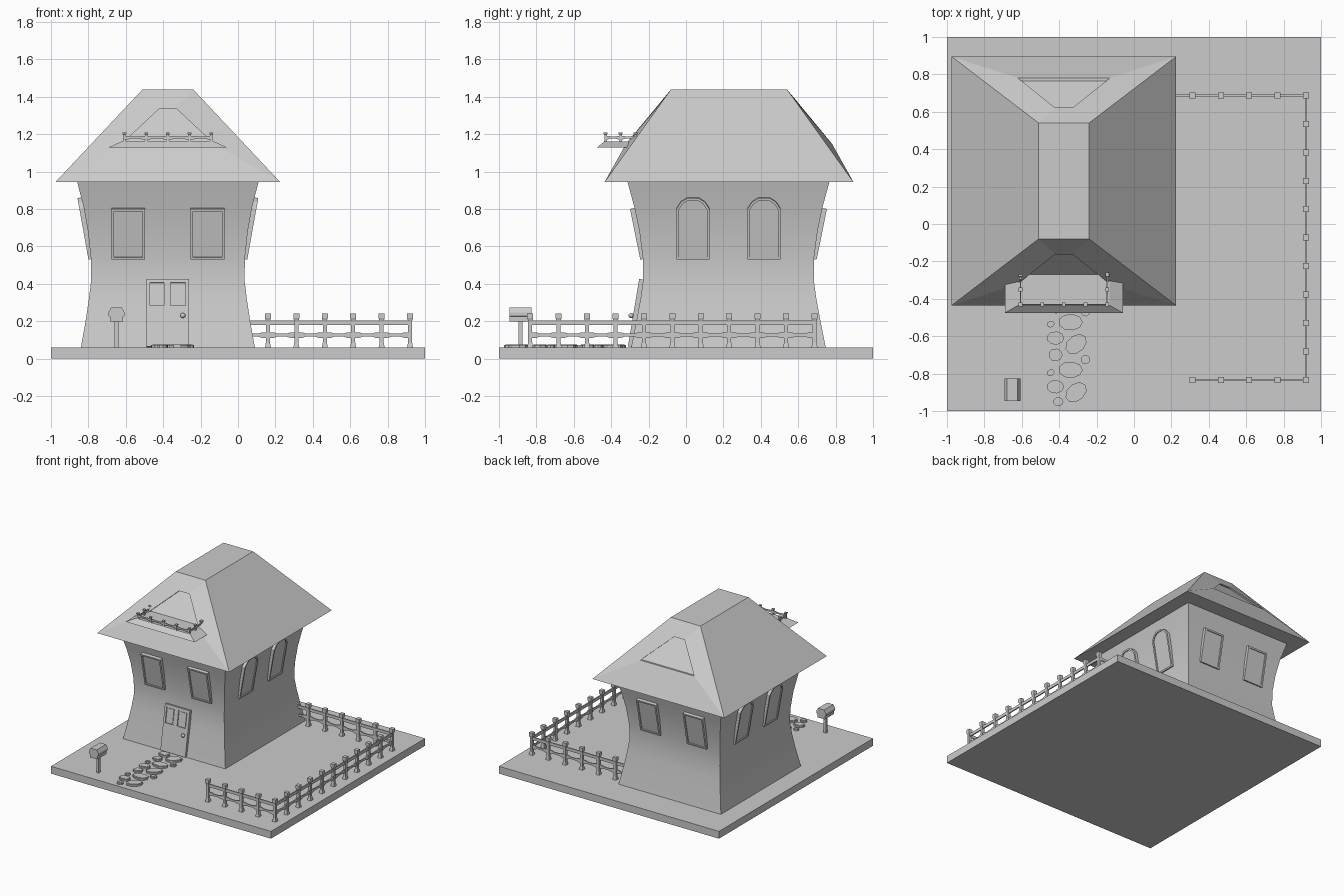
import bpy, bmesh, math
from mathutils import Matrix, Vector

if "Cube" in bpy.data.objects:
    bpy.data.objects.remove(bpy.data.objects["Cube"])

HX, HY = -0.375, 0.227          # house centre
GROUND = 0.06


def finish(name, bm, smooth=None):
    bmesh.ops.recalc_face_normals(bm, faces=bm.faces)
    me = bpy.data.meshes.new(name)
    bm.to_mesh(me)
    bm.free()
    ob = bpy.data.objects.new(name, me)
    bpy.context.collection.objects.link(ob)
    if smooth:
        bpy.ops.object.select_all(action='DESELECT')
        ob.select_set(True)
        bpy.context.view_layer.objects.active = ob
        bpy.ops.object.shade_smooth_by_angle(angle=math.radians(smooth))
    return ob


def loft(bm, cx, cy, levels):
    """Stack of rectangles (z, half x, half y) joined into a closed solid."""
    rings = [[bm.verts.new((cx + sx * hx, cy + sy * hy, z))
              for sx, sy in ((-1, -1), (1, -1), (1, 1), (-1, 1))] for z, hx, hy in levels]
    for a, b in zip(rings, rings[1:]):
        for i in range(4):
            j = (i + 1) % 4
            bm.faces.new((a[i], a[j], b[j], b[i]))
    bm.faces.new(rings[0])
    bm.faces.new(rings[-1])


def plate(bm, pts, thick, mat, rim=0, sink=0):
    """Outline in local x/z, extruded toward local -y, with optional sunk panel."""
    face = bm.faces.new([bm.verts.new(mat @ Vector((x, 0, z))) for x, z in pts])
    out = mat.to_3x3() @ Vector((0, -1, 0))
    back = bmesh.ops.extrude_face_region(bm, geom=[face], use_keep_orig=True)
    front = [g for g in back['geom'] if isinstance(g, bmesh.types.BMFace)][0]
    bmesh.ops.translate(bm, verts=front.verts, vec=out * thick)
    if rim:
        bmesh.ops.inset_region(bm, faces=[front], thickness=rim, use_even_offset=True)
        r = bmesh.ops.extrude_face_region(bm, geom=[front])
        inner = [g for g in r['geom'] if isinstance(g, bmesh.types.BMFace)][0]
        bmesh.ops.delete(bm, geom=[f for f in [front] if f.is_valid], context='FACES_ONLY')
        bmesh.ops.translate(bm, verts=inner.verts, vec=-out * sink)


def on_wall(turn, u, dist, z, tilt):
    return (Matrix.Translation((HX, HY, 0)) @ Matrix.Rotation(math.radians(turn), 4, 'Z')
            @ Matrix.Translation((u, -dist, z)) @ Matrix.Rotation(tilt, 4, 'X'))


def rect(x0, x1, z0, z1):
    return [(x0, z0), (x1, z0), (x1, z1), (x0, z1)]


# ground slab
bm = bmesh.new()
loft(bm, 0, 0, [(0, 1, 1), (GROUND, 1, 1)])
finish("ground_slab", bm)

# waisted walls
bm = bmesh.new()
loft(bm, HX, HY, [(0.06, 0.465, 0.52), (0.2, 0.44, 0.492), (0.32, 0.422, 0.47), (0.42, 0.41, 0.456),
                  (0.54, 0.412, 0.458), (0.68, 0.427, 0.476), (0.81, 0.45, 0.503), (0.946, 0.485, 0.54)])
finish("walls", bm, 30)

# roof with sunk gable panels front and back
bm = bmesh.new()
RY = 0.23


def rv(x, y, z):
    return bm.verts.new((HX + x, RY + y, z))


ends = []
for s, depth in ((-1, 0.04), (1, 0.015)):
    outer = [rv(-.6, s * .665, .945), rv(.6, s * .665, .945), rv(.135, s * .31, 1.44), rv(-.135, s * .31, 1.44)]
    shape = [(-.245, .55, 1.15), (.245, .55, 1.15), (.047, .392, 1.335), (-.047, .392, 1.335)]
    rim = [rv(x, s * y, z) for x, y, z in shape]
    sunk = [rv(x, s * (y - depth), z) for x, y, z in shape]
    for a, b in ((outer, rim), (rim, sunk)):
        for i in range(4):
            j = (i + 1) % 4
            bm.faces.new((a[i], a[j], b[j], b[i]))
    bm.faces.new(sunk)
    ends.append(outer)
f, b = ends
for i in range(4):
    j = (i + 1) % 4
    bm.faces.new((f[i], f[j], b[j], b[i]))
finish("roof", bm)

# balcony floor with sloped edge
bm = bmesh.new()
loft(bm, HX, -0.335, [(1.13, 0.315, 0.14), (1.162, 0.245, 0.10)])
finish("balcony_floor", bm)

# windows: rectangular front and back, arched on the sides
ARCH = [(-.088, 0), (.088, 0), (.088, .275), (.064, .312), (.03, .334), (-.03, .334), (-.064, .312), (-.088, .275)]
for turn, label in ((0, "front"), (180, "back"), (90, "right"), (270, "left")):
    for k, side in ((-1, "a"), (1, "b")):
        bm = bmesh.new()
        if turn % 180 == 0:
            plate(bm, rect(-.09, .09, 0, .277), .03, on_wall(turn, k * .212, .442, .535, .2), .013, .008)
        else:
            plate(bm, ARCH, .03, on_wall(turn, k * .19, .395, .535, .177), .013, .008)
        finish(f"{label}_window_{side}", bm)

# door: backing leaf, raised frame strips, knob
door = on_wall(0, 0, .5, GROUND, -.165)
bm = bmesh.new()
plate(bm, rect(-.113, .113, 0, .365), .03, door)
for x0, x1, z0, z1 in ((-.113, -.095, 0, .365), (.095, .113, 0, .365), (-.095, .095, .345, .365),
                       (-.095, .095, 0, .22), (-.02, .013, .22, .345)):
    plate(bm, rect(x0, x1, z0, z1), .038, door)
for x0, x1 in ((-.085, -.03), (.023, .085)):
    plate(bm, rect(x0, x1, .228, .337), .036, door)
finish("door", bm)
bm = bmesh.new()
bmesh.ops.create_uvsphere(bm, u_segments=12, v_segments=8, radius=.014,
                          matrix=door @ Matrix.Translation((.08, -.048, .165)))
finish("door_knob", bm, 60)


# fences and balcony railing
def fence(name, start, end, posts, z, h, hw, rails):
    a, e = Vector((*start, z)), Vector((*end, z))
    step = (e - a) / (posts - 1)
    L = step.length
    turn = Matrix.Rotation(math.atan2(step.y, step.x), 4, 'Z')
    bm = bmesh.new()
    for i in range(posts):
        p = a + step * i
        loft(bm, p.x, p.y, [(z + h * t, hw * k, hw * k) for t, k in
                            ((0, 1), (.15, .68), (.78, .68), (.86, 1), (1, 1))])
        if i == posts - 1:
            break
        for zr, half, flare in rails:
            lo, hi = zr - half, zr + half
            pts = [(0, lo - flare), (L * .2, lo - flare), (L * .34, lo), (L * .66, lo), (L * .8, lo - flare),
                   (L, lo - flare), (L, hi + flare), (L * .8, hi + flare), (L * .66, hi), (L * .34, hi),
                   (L * .2, hi + flare), (0, hi + flare)] if flare else rect(0, L, lo, hi)
            th = hw * .6
            plate(bm, pts, th, Matrix.Translation(p) @ turn @ Matrix.Translation((0, th / 2, 0)))
    finish(name, bm)


YARD = (GROUND, .182, .016, [(.133, .012, 0), (.066, .008, .007)])
fence("front_fence", (.312, -.833), (.92, -.833), 5, *YARD)
fence("side_fence", (.92, -.833), (.92, .687), 11, *YARD)
fence("back_fence", (.92, .687), (.008, .687), 7, *YARD)
DECK = (1.16, .048, .01, [(.022, .006, .003)])
fence("balcony_rail_front", (HX - .232, -.43), (HX + .232, -.43), 5, *DECK)
for s, side in ((-1, "left"), (1, "right")):
    fence(f"balcony_rail_{side}", (HX + s * .232, -.43), (HX + s * .232, -.27), 3, *DECK)

# mailbox
bm = bmesh.new()
loft(bm, -.65, -.885, [(GROUND, .011, .011), (.21, .011, .011)])
finish("mailbox_post", bm)
bm = bmesh.new()
plate(bm, [(-.034, .198), (.034, .198), (.034, .225), (.043, .228), (.043, .248), (.028, .274),
           (-.028, .274), (-.043, .248), (-.043, .228), (-.034, .225)], .12,
      Matrix.Translation((-.65, -.825, 0)))
finish("mailbox", bm)

# stepping stones: x, y, radius x, radius y, turn
STONES = [(-.34, -.525, .066, .044, 0), (-.42, -.61, .046, .036, 0), (-.31, -.642, .064, .046, 40),
          (-.42, -.70, .038, .034, 0), (-.26, -.725, .026, .024, 0), (-.34, -.78, .066, .044, 0),
          (-.445, -.795, .021, .017, 30), (-.42, -.87, .046, .036, 0), (-.31, -.9, .064, .046, 40),
          (-.405, -.95, .027, .024, 0), (-.445, -.535, .021, .017, 30), (-.42, -.445, .038, .034, 0),
          (-.26, -.47, .026, .024, 0), (-.31, -.39, .064, .046, 40), (-.42, -.355, .046, .036, 0)]
bm = bmesh.new()
for x, y, rx, ry, a in STONES:
    m = (Matrix.Translation((x, y, GROUND)) @ Matrix.Rotation(math.radians(a), 4, 'Z')
         @ Matrix.Diagonal((1, 1, 1, 1)) @ Matrix.Rotation(math.radians(-90), 4, 'X'))
    ring = [(rx * math.cos(math.tau * i / 9), ry * math.sin(math.tau * i / 9)) for i in range(9)]
    plate(bm, ring, .013, m, .008, -.003)
finish("stepping_stones", bm)
